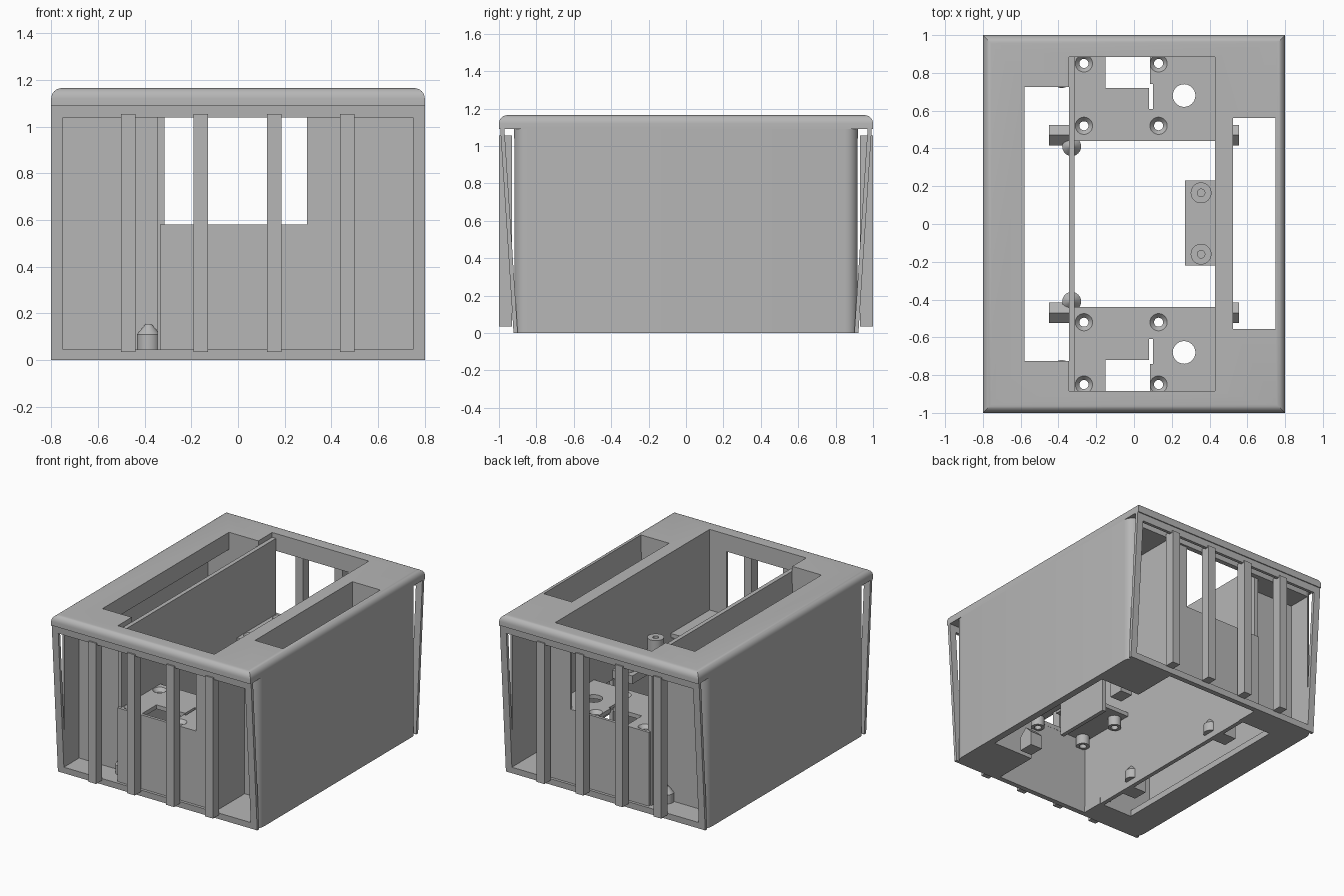
import bpy, bmesh, math
from mathutils import Matrix, Vector

cube = bpy.data.objects.get("Cube")
if cube:
    bpy.data.objects.remove(cube, do_unlink=True)

grey = bpy.data.materials.new("plain_grey")
grey.use_nodes = True
colour = (0.47, 0.47, 0.47, 1)
grey.diffuse_color = colour
grey.node_tree.nodes["Principled BSDF"].inputs["Base Color"].default_value = colour


def finish(name, bm):
    bmesh.ops.recalc_face_normals(bm, faces=bm.faces)
    mesh = bpy.data.meshes.new(name)
    bm.to_mesh(mesh)
    bm.free()
    mesh.materials.append(grey)
    obj = bpy.data.objects.new(name, mesh)
    bpy.context.collection.objects.link(obj)
    return obj


def box(name, x, y, z):
    """Box from low and high limits on each axis."""
    bm = bmesh.new()
    bmesh.ops.create_cube(bm, size=1)
    for v in bm.verts:
        v.co = Vector([(a + b) / 2 + (max(a, b) - min(a, b)) * c
                       for (a, b), c in zip((x, y, z), v.co)])
    return finish(name, bm)


def cone(name, x, y, low, high, r1, r2):
    bm = bmesh.new()
    bmesh.ops.create_cone(bm, cap_ends=True, segments=32, radius1=r1, radius2=r2,
                          depth=high - low,
                          matrix=Matrix.Translation((x, y, (low + high) / 2)))
    return finish(name, bm)


def select(obj):
    bpy.ops.object.select_all(action='DESELECT')
    obj.select_set(True)
    bpy.context.view_layer.objects.active = obj


def combine(obj, others, operation='DIFFERENCE'):
    for other in others:
        other.hide_render = True
        mod = obj.modifiers.new("combine", 'BOOLEAN')
        mod.operation = operation
        mod.solver = 'EXACT'
        mod.object = other
        select(obj)
        bpy.ops.object.modifier_apply(modifier=mod.name)
        bpy.data.objects.remove(other, do_unlink=True)


def round_edges(obj, test, radius):
    bm = bmesh.new()
    bm.from_mesh(obj.data)
    edges = [e for e in bm.edges if test(*[v.co for v in e.verts])]
    bmesh.ops.bevel(bm, geom=edges, offset=radius, segments=6, profile=0.5, affect='EDGES')
    bm.to_mesh(obj.data)
    bm.free()


def smooth(obj):
    select(obj)
    bpy.ops.object.shade_smooth_by_angle(angle=math.radians(30))


def post(name, x, y):
    """Low post with a pointed top."""
    bm = bmesh.new()
    for low, high, top in ((0.045, 0.11, 0.05), (0.11, 0.155, 0.012)):
        bmesh.ops.create_cone(bm, cap_ends=True, segments=32, radius1=0.05, radius2=top,
                              depth=high - low,
                              matrix=Matrix.Translation((x, y, (low + high) / 2)))
    smooth(finish(name, bm))


def roofed_lug(name, x, y, side):
    """Small block with a pitched top."""
    bm = bmesh.new()
    profile = [(-0.055, 0), (0.055, 0), (0.055, 0.1), (0, 0.155), (-0.055, 0.1)]
    face = bm.faces.new([bm.verts.new((x[0], y + a, b)) for a, b in profile])
    new = bmesh.ops.extrude_face_region(bm, geom=[face])
    bmesh.ops.translate(bm, vec=(x[1] - x[0], 0, 0),
                        verts=[v for v in new["geom"] if isinstance(v, bmesh.types.BMVert)])
    finish(name, bm)


# Outer shell, open at both ends, with a cut floor
shell = box("shell", (-0.8, 0.8), (-0.92, 0.92), (0, 1.09))
round_edges(shell, lambda a, b: abs(a.z - b.z) > 0.5, 0.07)
combine(shell, [
    box("tunnel", (-0.75, 0.75), (-1.2, 1.2), (0.045, 1.04)),
    box("floor_left", (-0.58, 0.1), (-0.725, 0.725), (-0.1, 0.1)),
    box("floor_right", (0, 0.75), (-0.56, 0.56), (-0.1, 0.1)),
    box("floor_centre", (-0.31, 0.43), (-0.885, 0.885), (-0.1, 0.1)),
])

# Top cover, rounded around its upper rim
cover = box("top_cover", (-0.8, 0.8), (-1, 1), (1.09, 1.165))
round_edges(cover, lambda a, b: a.z > 1.1 and b.z > 1.1, 0.045)

# Openings pass through the cover and the shell ceiling
for part in (cover, shell):
    combine(part, [
        box("slot_left", (-0.58, -0.34), (-0.725, 0.725), (1, 1.3)),
        box("slot_right", (0.525, 0.75), (-0.555, 0.56), (1, 1.3)),
        box("slot_centre", (-0.345, 0.43), (-0.885, 0.885), (1, 1.3)),
    ])
    smooth(part)

# Long walls of the central well
box("well_wall_left", (-0.345, -0.315), (-0.885, 0.885), (0, 1.13))
box("well_wall_right", (0.43, 0.46), (-0.885, 0.885), (0.5, 1.09))
box("well_wall_right_tab", (0.43, 0.46), (-0.22, 0.22), (0.02, 0.5))
box("slot_wall", (0.5, 0.525), (-0.56, 0.56), (0.9, 1.09))

# Bracket with two hollow spacers
box("bracket", (0.27, 0.43), (-0.22, 0.23), (0.51, 0.57))
for y in (-0.16, 0.165):
    spacer = cone("bracket_spacer", 0.355, y, 0.57, 0.68, 0.055, 0.055)
    combine(spacer, [cone("bore", 0.355, y, 0.6, 0.8, 0.02, 0.02)])
    smooth(spacer)

for s, end in ((-1, "front"), (1, "back")):
    def depth(a, b):
        return tuple(sorted((s * a, s * b)))

    # Recessed end walls around the well
    box(end + "_wall_left", (-0.75, -0.33), depth(0.73, 0.75), (0.04, 1.05))
    box(end + "_wall_right", (0.45, 0.75), depth(0.56, 0.58), (0.04, 1.05))
    box(end + "_well_side", (0.43, 0.46), depth(0.56, 0.885), (0, 0.5))
    box(end + "_well_lower", (-0.335, 0.46), depth(0.885, 0.905), (0, 0.58))
    box(end + "_well_upper", (0.295, 0.46), depth(0.885, 0.905), (0.58, 1.05))

    # Platform with mounting bosses, notch and holes
    deck = box(end + "_platform", (-0.315, 0.435), depth(0.44, 0.89), (0.55, 0.58))
    spots = [(x, s * y) for x in (-0.265, 0.13) for y in (0.52, 0.85)]
    combine(deck, [cone("boss", x, y, 0.48, 0.57, 0.045, 0.045) for x, y in spots], 'UNION')
    combine(deck, [cone("bore", x, y, 0.4, 0.7, 0.024, 0.024) for x, y in spots])
    combine(deck, [cone("sink", x, y, 0.555, 0.585, 0.024, 0.05) for x, y in spots])
    combine(deck, [
        box("notch", (-0.15, 0.085), depth(0.72, 0.884), (0.4, 0.7)),
        box("notch_slit", (0.08, 0.1), depth(0.61, 0.74), (0.4, 0.7)),
        cone("cable_hole", 0.265, s * 0.68, 0.4, 0.7, 0.06, 0.06),
    ])
    smooth(deck)

    # Sloping end frame
    bars = (("left", (-0.8, -0.75), (0, 1.1)), ("right", (0.75, 0.8), (0, 1.1)),
            ("top", (-0.75, 0.75), (1.04, 1.1)), ("bottom", (-0.75, 0.75), (0, 0.045)))
    for side, x, z in bars:
        bar = box(end + "_frame_" + side, x, depth(0.9, 0.922), z)
        for v in bar.data.vertices:
            v.co.y += s * 0.065 * v.co.z

    # Upright grille bars
    for x in (-0.47, -0.16, 0.155, 0.468):
        box(end + "_grille_bar", (x - 0.031, x + 0.031), depth(0.93, 1), (0.035, 1.055))

    # Small fixings near the floor
    post(end + "_floor_post", -0.383, s * 0.77)
    post(end + "_inner_post", -0.33, s * 0.41)
    roofed_lug(end + "_lug_left", (-0.45, -0.345), s * 0.47, s)
    roofed_lug(end + "_lug_right", (0.46, 0.555), s * 0.47, s)
